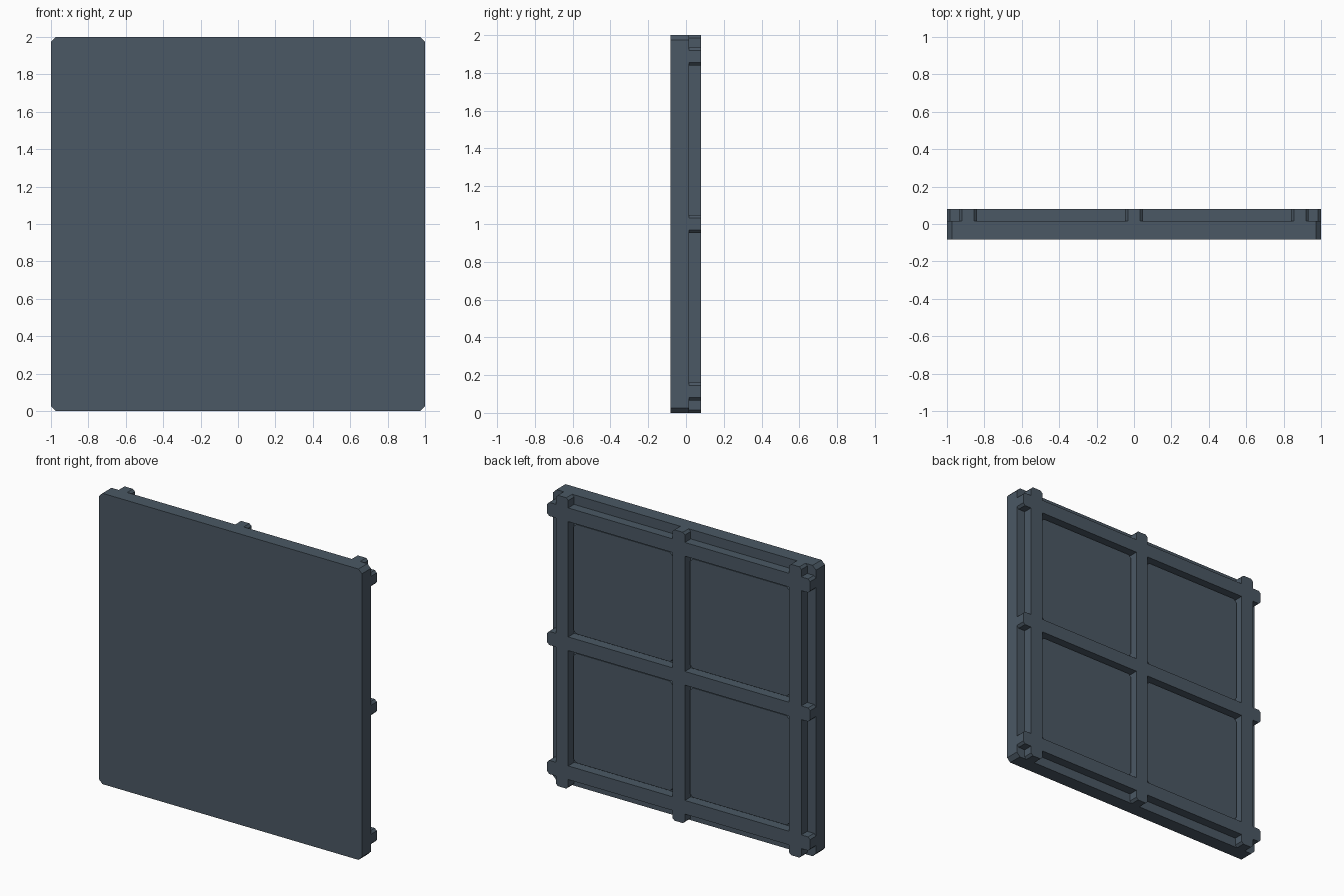
import bpy

if "Cube" in bpy.data.objects:
    bpy.data.objects.remove(bpy.data.objects["Cube"])

slate = bpy.data.materials.new("slate grey")
slate.diffuse_color = (0.070, 0.098, 0.128, 1.0)
slate.use_nodes = True
slate.node_tree.nodes["Principled BSDF"].inputs["Base Color"].default_value = slate.diffuse_color

FRONT, STEP, PANEL, BACK = -0.082, 0.016, 0.05, 0.08   # depth levels along y
C, W, K = 0.887, 0.047, 0.015            # outer rib centre, rib half width, small chamfer
S = C + W                                # outer limit of the frame
GAP = 0.02                               # groove between ribs and panels


def rect(x0, x1, y0, y1):
    return [(x0, y0), (x1, y0), (x1, y1), (x0, y1)]


def chamfered_rect(x0, x1, y0, y1, k):
    return [(x0 + k, y0), (x1 - k, y0), (x1, y0 + k), (x1, y1 - k),
            (x1 - k, y1), (x0 + k, y1), (x0, y1 - k), (x0, y0 + k)]


def slab(name, loops, y0, y1):
    """Extrude flat outlines (first is outer, others are holes) between two depths."""
    cu = bpy.data.curves.new(name + "_profile", 'CURVE')
    cu.dimensions = '2D'
    cu.fill_mode = 'BOTH'
    cu.extrude = (y1 - y0) / 2
    for pts in loops:
        sp = cu.splines.new('POLY')
        sp.points.add(len(pts) - 1)
        for p, (x, y) in zip(sp.points, pts):
            p.co = (x, y, 0, 1)
        sp.use_cyclic_u = True
    tmp = bpy.data.objects.new(name + "_profile", cu)
    bpy.context.collection.objects.link(tmp)
    bpy.context.view_layer.update()
    dg = bpy.context.evaluated_depsgraph_get()
    me = bpy.data.meshes.new_from_object(tmp.evaluated_get(dg))
    bpy.data.objects.remove(tmp)
    # stand the profile upright, resting on z = 0
    for v in me.vertices:
        x, y, z = v.co
        v.co = (x, (y0 + y1) / 2 - z, y + 1)
    me.name = name
    me.materials.clear()
    me.materials.append(slate)
    for p in me.polygons:
        p.use_smooth = False
        p.material_index = 0
    ob = bpy.data.objects.new(name, me)
    bpy.context.collection.objects.link(ob)
    return ob


# front plate with clipped corners
slab("front_plate", [chamfered_rect(-1, 1, -1, 1, 0.026)], FRONT, STEP)

# rib lattice: one side with three chamfered rib ends, turned four times
side = []
for c in (-C, 0, C):
    side += [(c - W, S), (c - W, 1 - K), (c - W + K, 1),
             (c + W - K, 1), (c + W, 1 - K), (c + W, S)]
side.pop()  # shared with the next side
outline = []
for _ in range(4):
    outline += side
    side = [(y, -x) for x, y in side]
spans = [(-C + W, -W), (W, C - W)]
cells = [(sx, sy) for sx in spans for sy in spans]
slab("back_ribs", [outline] + [rect(*sx, *sy) for sx, sy in cells], STEP, BACK)

# raised panel with clipped corners inside each cell
for i, ((x0, x1), (y0, y1)) in enumerate(cells):
    slab(f"cell_panel_{i + 1}",
         [chamfered_rect(x0 + GAP, x1 - GAP, y0 + GAP, y1 - GAP, 0.02)], STEP, PANEL)
